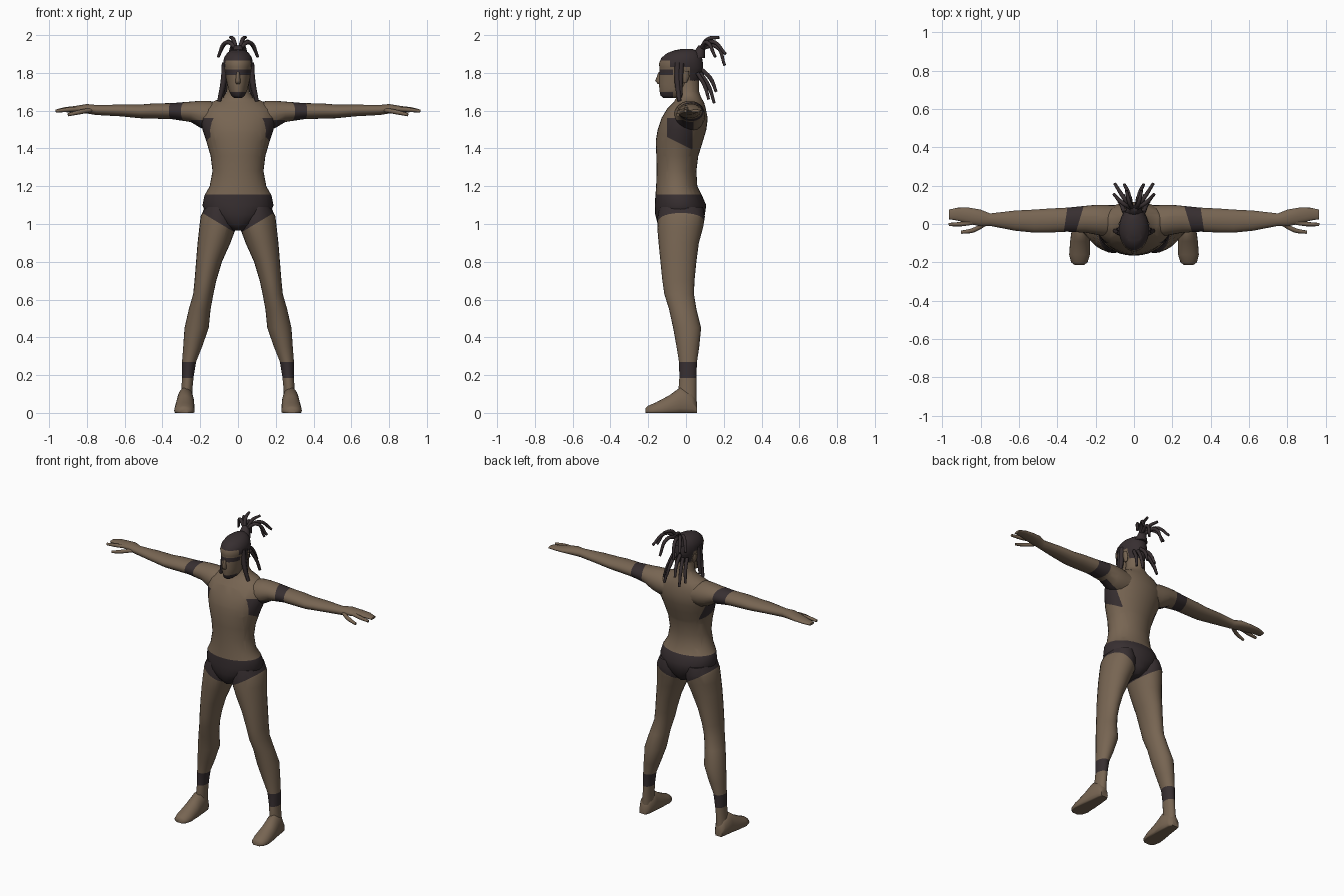
import bpy
import bmesh
from math import cos, sin, pi, radians
from mathutils import Vector

cube = bpy.data.objects.get("Cube")
if cube:
    bpy.data.objects.remove(cube, do_unlink=True)


def make_material(name, color):
    mat = bpy.data.materials.new(name)
    mat.use_nodes = True
    mat.diffuse_color = color
    bsdf = next(n for n in mat.node_tree.nodes if n.type == 'BSDF_PRINCIPLED')
    bsdf.inputs["Base Color"].default_value = color
    return mat


SKIN = make_material("brown skin", (0.185, 0.13, 0.085, 1))
DARK = make_material("dark hair and cloth", (0.038, 0.028, 0.03, 1))

# Ring coordinates (along, a, b) mapped to x, y, z for each loft direction
PLACE = {
    'x': lambda t, a, b: (t, a, b),
    'y': lambda t, a, b: (a, t, b),
    'z': lambda t, a, b: (b, a, t),
}


def loft(name, axis, rings, sides=24, floor=False):
    """Skin a row of ovals; each ring is (along, a_min, a_max, b_min, b_max)."""
    bm = bmesh.new()
    rows = []
    for t, a0, a1, b0, b1 in rings:
        row = []
        for i in range(sides):
            ang = 2 * pi * i / sides
            a = (a0 + a1) / 2 + (a1 - a0) / 2 * cos(ang)
            b = (b0 + b1) / 2 + (b1 - b0) / 2 * sin(ang)
            if floor:
                b = max(b, 0)
            row.append(bm.verts.new(PLACE[axis](t, a, b)))
        rows.append(row)
    for low, high in zip(rows, rows[1:]):
        for i in range(sides):
            j = (i + 1) % sides
            bm.faces.new((low[i], low[j], high[j], high[i]))
    bm.faces.new(rows[0])
    bm.faces.new(rows[-1])
    bmesh.ops.recalc_face_normals(bm, faces=bm.faces)
    mesh = bpy.data.meshes.new(name)
    bm.to_mesh(mesh)
    bm.free()
    mesh.materials.append(SKIN)
    mesh.materials.append(DARK)
    mesh.shade_smooth()
    mesh.set_sharp_from_angle(angle=radians(60))
    obj = bpy.data.objects.new(name, mesh)
    bpy.context.collection.objects.link(obj)
    return obj


def symmetric(rings):
    return [(t, a0, a1, -half, half) for t, a0, a1, half in rings]


def paint(obj, *planes):
    """Cut along planes (normal, distance) and darken the faces inside all of them."""
    bm = bmesh.new()
    bm.from_mesh(obj.data)
    planes = [(Vector(n), d) for n, d in planes]
    for n, d in planes:
        geom = bm.verts[:] + bm.edges[:] + bm.faces[:]
        bmesh.ops.bisect_plane(bm, geom=geom, plane_co=n * (d / n.length_squared),
                               plane_no=n.normalized(), dist=0.0001)
    for face in bm.faces:
        center = face.calc_center_median()
        if all(n.dot(center) > d for n, d in planes):
            face.material_index = 1
    bm.to_mesh(obj.data)
    bm.free()


def above(axis, value):
    return tuple(float(axis == k) for k in 'xyz'), value


def below(axis, value):
    return tuple(-float(axis == k) for k in 'xyz'), -value


def mirror(obj):
    obj.modifiers.new("other side", 'MIRROR').use_axis[0] = True


def strands(name, paths, radius, mat, tip=0.7):
    """Round tapered strands through a few points, repeated on both sides."""
    curve = bpy.data.curves.new(name, 'CURVE')
    curve.dimensions = '3D'
    curve.bevel_depth = radius
    curve.bevel_resolution = 2
    curve.resolution_u = 6
    curve.use_fill_caps = True
    for side in (-1, 1):
        for path in paths:
            spline = curve.splines.new('BEZIER')
            spline.bezier_points.add(len(path) - 1)
            for point, (x, y, z) in zip(spline.bezier_points, path):
                point.co = (x * side, y, z)
                point.handle_left_type = point.handle_right_type = 'AUTO'
            spline.bezier_points[-1].radius = tip
            spline.use_smooth = True
    curve.materials.append(mat)
    bpy.context.collection.objects.link(bpy.data.objects.new(name, curve))


# Sloping leg openings of the briefs
leg_opening = ((-0.6, 0, 1), 0.945)
other_opening = ((0.6, 0, 1), 0.945)

# Torso and neck
torso = loft("torso", 'z', symmetric([
    (.965, -.12, .05, .03), (1, -.15, .08, .1), (1.05, -.163, .1, .17),
    (1.1, -.165, .107, .188), (1.15, -.162, .085, .178), (1.2, -.158, .06, .15),
    (1.28, -.155, .055, .135), (1.36, -.157, .065, .145), (1.44, -.16, .09, .168),
    (1.5, -.15, .108, .188), (1.56, -.13, .115, .2), (1.61, -.1, .105, .185),
    (1.645, -.065, .095, .14), (1.67, -.05, .08, .08), (1.7, -.045, .07, .06),
    (1.76, -.045, .07, .058)]), sides=32)
paint(torso, below('z', 1.155), leg_opening, other_opening)

# Dark patches under the arms, slanting down to the front
for side in (-1, 1):
    paint(torso, ((side, 0, 0), .12), above('y', -.1), below('y', .035),
          ((0, .5, 1), 1.41), below('z', 1.56))

# Legs with ankle bands and the sides of the briefs
leg = loft("leg", 'z', [
    (1.09, -.14, .09, .03, .175), (1.04, -.15, .1, .008, .198),
    (.98, -.152, .09, .01, .205), (.9, -.145, .068, .04, .214),
    (.8, -.135, .055, .085, .222), (.7, -.125, .045, .115, .23),
    (.63, -.115, .042, .13, .237), (.55, -.09, .055, .145, .26),
    (.45, -.068, .08, .155, .283), (.35, -.05, .07, .19, .29),
    (.27, -.037, .058, .222, .296), (.19, -.035, .055, .235, .296),
    (.12, -.04, .055, .242, .3), (.05, -.04, .055, .24, .31)])
paint(leg, leg_opening)
paint(leg, above('z', .185), below('z', .27))
mirror(leg)

# Feet with flat soles
foot = loft("foot", 'y', [
    (.057, .255, .305, -.02, .06), (.03, .237, .317, -.03, .11),
    (-.03, .232, .325, -.04, .135), (-.09, .23, .333, -.04, .092),
    (-.16, .23, .338, -.03, .055), (-.2, .242, .328, -.02, .038),
    (-.215, .262, .308, -.01, .025)], floor=True)
mirror(foot)

# Arms and flat hands with dark upper arm bands
arm = loft("arm", 'x', [
    (.08, -.05, .095, 1.5, 1.63), (.15, -.065, .1, 1.49, 1.652),
    (.2, -.055, .1, 1.51, 1.652), (.25, -.045, .095, 1.54, 1.648),
    (.35, -.04, .085, 1.555, 1.64), (.45, -.045, .08, 1.558, 1.638),
    (.52, -.045, .075, 1.56, 1.632), (.62, -.035, .07, 1.57, 1.632),
    (.75, -.01, .055, 1.577, 1.63), (.8, -.012, .075, 1.585, 1.635),
    (.86, 0, .085, 1.59, 1.625), (.92, .018, .085, 1.592, 1.618),
    (.965, .025, .075, 1.592, 1.606)])
paint(arm, ((1, .3, 0), .29), ((-1, -.15, 0), -.36))
paint(arm, below('z', 1.55), below('x', .25), below('y', .04))
mirror(arm)
strands("fingers", [
    [(.83, .01, 1.61), (.9, 0, 1.605), (.965, -.003, 1.598)],
    [(.77, .005, 1.605), (.84, -.033, 1.592), (.9, -.043, 1.578)]], .012, SKIN)

# Head with hairline, eye band and chin beard
head = loft("head", 'z', symmetric([
    (1.668, -.12, -.04, .022), (1.68, -.135, 0, .036), (1.705, -.14, .03, .048),
    (1.74, -.143, .06, .057), (1.78, -.142, .08, .065), (1.82, -.14, .09, .074),
    (1.85, -.143, .09, .079), (1.88, -.13, .085, .074), (1.905, -.1, .072, .058),
    (1.92, -.06, .055, .036), (1.927, -.02, .03, .01)]), sides=32)
paint(head, above('z', 1.865))
paint(head, above('z', 1.83), above('y', -.085))
paint(head, above('z', 1.73), above('y', .02))
paint(head, above('z', 1.79), below('z', 1.818), below('y', -.07))
paint(head, below('z', 1.7), below('y', -.07))
loft("nose", 'z', symmetric([
    (1.805, -.145, -.12, .008), (1.758, -.163, -.12, .014),
    (1.742, -.15, -.12, .012)]), sides=10)
ear = loft("ear", 'z', [
    (1.75, -.015, .005, .05, .066), (1.78, -.02, .018, .055, .076),
    (1.81, -.015, .015, .06, .08)], sides=10)
mirror(ear)

# Tied hair, hanging locks and thick locks beside the face
knot = loft("hair_knot", 'z', symmetric([
    (1.88, .02, .1, .045), (1.915, .045, .1, .03), (1.945, .065, .1, .02)]), sides=16)
paint(knot, above('z', 0))
top = (.01, .08, 1.93)
strands("hair_locks", [
    [top, (.025, .115, 1.978), (.04, .175, 1.988)],
    [top, (.055, .14, 1.965), (.1, .21, 1.9)],
    [top, (.06, .11, 1.962), (.105, .155, 1.885)],
    [top, (.03, .16, 1.94), (.05, .205, 1.84)],
    [(.015, .08, 1.82), (.02, .13, 1.77), (.03, .16, 1.7)],
    [(.03, .075, 1.8), (.045, .12, 1.73), (.055, .15, 1.64)],
    [(.05, .06, 1.8), (.065, .1, 1.73), (.08, .12, 1.66)]], .011, DARK)
strands("side_locks", [
    [(.07, -.045, 1.855), (.078, -.045, 1.75), (.1, -.035, 1.65)],
    [(.072, -.025, 1.85), (.074, -.03, 1.76), (.085, -.03, 1.67)]], .015, DARK)
